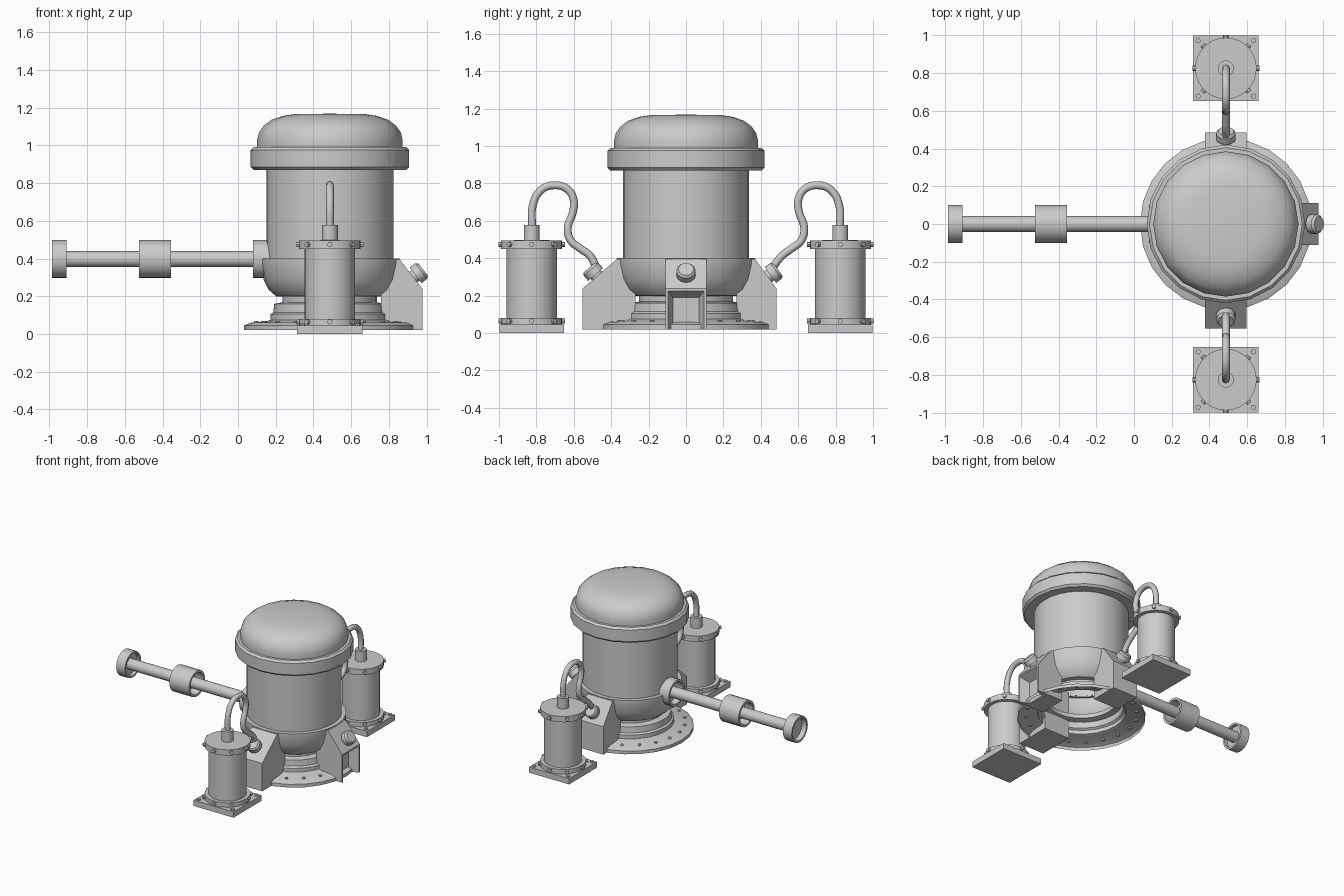
import bpy, bmesh
from math import pi, cos, sin, atan2
from mathutils import Matrix, Vector

if "Cube" in bpy.data.objects:
    bpy.data.objects.remove(bpy.data.objects["Cube"])

CX = 0.487  # vessel and tank axis


def finish(name, bm, smooth=True, angle=0.6):
    me = bpy.data.meshes.new(name)
    bm.to_mesh(me)
    bm.free()
    ob = bpy.data.objects.new(name, me)
    bpy.context.collection.objects.link(ob)
    if smooth:
        bpy.ops.object.select_all(action='DESELECT')
        ob.select_set(True)
        bpy.context.view_layer.objects.active = ob
        bpy.ops.object.shade_smooth_by_angle(angle=angle)
    return ob


def place(pos, direction=(0, 0, 1)):
    """Matrix that moves local z onto a direction at a position."""
    q = Vector(direction).to_track_quat('Z', 'Y')
    return Matrix.Translation(pos) @ q.to_matrix().to_4x4()


def lathe(name, profile, mats, segs=24, angle=0.6):
    """Revolve (radius, height) points, once per matrix, into one object."""
    bm = bmesh.new()
    for m in mats:
        rings = [[bm.verts.new(m @ Vector((r * cos(2 * pi * i / segs), r * sin(2 * pi * i / segs), h)))
                  for i in range(segs)] for r, h in profile]
        for a, b in zip(rings, rings[1:]):
            for i in range(segs):
                j = (i + 1) % segs
                bm.faces.new((a[i], a[j], b[j], b[i]))
    bmesh.ops.remove_doubles(bm, verts=bm.verts, dist=1e-5)
    return finish(name, bm, True, angle)


def rod(r, h0, h1):
    return [(0, h0), (r, h0), (r, h1), (0, h1)]


def tube(r, inner, h0, h1):
    return [(r, h0), (r, h1), (inner, h1), (inner, h0), (r, h0)]


def prism(name, outline, half, m):
    """Extrude an (x, z) outline to both sides in y."""
    bm = bmesh.new()
    f = bm.faces.new([bm.verts.new((x, -half, z)) for x, z in outline])
    r = bmesh.ops.extrude_face_region(bm, geom=[f])
    for v in r['geom']:
        if isinstance(v, bmesh.types.BMVert):
            v.co.y = half
    bmesh.ops.transform(bm, matrix=m, verts=bm.verts)
    bmesh.ops.recalc_face_normals(bm, faces=bm.faces)
    return finish(name, bm, False)


axis = Matrix.Translation((CX, 0, 0))

# Main vessel: stepped foot, neck, bowl and barrel
lathe("stepped_base", [(.455, .02), (.455, .045), (.42, .06), (.335, .068), (.315, .075), (.315, .105),
                       (.30, .115), (.295, .16), (.25, .168), (.25, .20)], [axis], 24, .4)
lathe("bowl", [(.25, .198), (.285, .2), (.325, .235), (.352, .29), (.37, .375), (.37, .40), (.337, .40)],
      [axis], 24)
lathe("barrel", [(.337, .39), (.337, .88)], [axis], 32)
lathe("top_collar", [(.337, .87), (.405, .87), (.42, .885), (.42, .975), (.405, .99), (.385, .99)], [axis], 20, .4)
lathe("dome", [(.385, .99), (.385, 1.03), (.375, 1.07), (.35, 1.105), (.31, 1.135), (.25, 1.156),
               (.19, 1.165), (0, 1.168)], [axis], 20, .9)
lathe("base_bolts", rod(.012, .05, .07),
      [Matrix.Translation((CX + .395 * cos(a), .395 * sin(a), 0))
       for a in [2 * pi * (i + .5) / 20 for i in range(20)]], 8)

# Three buttress blocks with a plug on each sloped face
for name, ang, reach in (("front", -pi / 2, .553), ("right", 0, .492), ("back", pi / 2, .484)):
    m = axis @ Matrix.Rotation(ang, 4, 'Z')
    block = prism(name + "_block", [(.27, .02), (reach, .02), (reach, .238), (.37, .395), (.27, .395)], .11, m)
    normal = Vector((.157, 0, reach - .37)).normalized()
    mid = Vector(((reach + .37) / 2, 0, .3165)) + Vector((.012, 0, -.015))
    d = m.to_3x3() @ normal
    lathe(name + "_plug", [(.035, -.03), (.035, .015), (.052, .015), (.052, .052), (.042, .065), (0, .065)],
          [place(m @ mid, d)], 12)
    if name == "right":
        # Tapered channel cut into the outer face
        bm = bmesh.new()
        vs = [bm.verts.new((x, s * w, z)) for x, w, top in ((.50, .10, .23), (.42, .07, .19))
              for s, z in ((-1, -.05), (1, -.05), (1, top), (-1, top))]
        bm.faces.new(vs[:4])
        bm.faces.new(vs[4:][::-1])
        for i in range(4):
            j = (i + 1) % 4
            bm.faces.new((vs[i], vs[i + 4], vs[j + 4], vs[j]))
        bmesh.ops.transform(bm, matrix=m, verts=bm.verts)
        bmesh.ops.recalc_face_normals(bm, faces=bm.faces)
        cutter = finish("channel_cutter", bm, False)
        mod = block.modifiers.new("channel", 'BOOLEAN')
        mod.operation, mod.solver, mod.object = 'DIFFERENCE', 'EXACT', cutter
        bpy.context.view_layer.objects.active = block
        block.select_set(True)
        bpy.ops.object.modifier_apply(modifier="channel")
        bpy.data.objects.remove(cutter)

# Side tanks, front and back, with bolts and a hose to the vessel
hose = [(.51, .41), (.565, .452), (.618, .497), (.632, .565), (.605, .645), (.6, .71), (.635, .77),
        (.704, .79), (.775, .765), (.82, .68), (.822, .56)]
for name, s, y0 in (("front", -1, .475), ("back", 1, .45)):
    t = Matrix.Translation((CX, s * .825, 0))
    prism(name + "_tank_plate", [(-.173, 0), (.173, 0), (.173, .045), (-.173, .045)], .173, t)
    lathe(name + "_tank", [(.163, .045), (.163, .08), (.134, .08), (.134, .45), (.163, .45), (.163, .495),
                           (.042, .497), (.042, .578), (0, .578)], [t], 28)
    ring = [2 * pi * i / 8 for i in range(8)]
    lathe(name + "_tank_bolts", rod(.014, .15, .177),
          [t @ place((0, 0, z), (cos(a), sin(a), 0)) for z in (.064, .474) for a in ring], 8)
    lathe(name + "_plate_bolts", rod(.014, .04, .055),
          [t @ Matrix.Translation((.147 * i, .147 * j, 0)) for i in (-1, 1) for j in (-1, 1)], 8)
    cu = bpy.data.curves.new(name + "_hose", 'CURVE')
    cu.dimensions, cu.bevel_depth, cu.bevel_resolution = '3D', .021, 2
    cu.resolution_u, cu.use_fill_caps = 4, True
    sp = cu.splines.new('BEZIER')
    pts = [(y0, .33)] + hose
    sp.bezier_points.add(len(pts) - 1)
    for p, (y, z) in zip(sp.bezier_points, pts):
        p.co = (CX, s * y, z)
        p.handle_left_type = p.handle_right_type = 'AUTO'
    bpy.context.collection.objects.link(bpy.data.objects.new(name + "_hose", cu))

# Feed pipe on the left, with hollow couplings
feed = place((0, 0, .397), (1, 0, 0))
lathe("feed_pipe", rod(.042, -.94, .2), [feed], 20)
lathe("pipe_end_cup", [(.1, -.985), (.1, -.91), (.085, -.91), (.085, -.935), (0, -.935), (0, -.945),
                       (.085, -.945), (.085, -.985), (.1, -.985)], [feed], 24)
lathe("pipe_coupling", tube(.1, .083, -.525, -.355), [feed], 24)
lathe("coupling_web", rod(.09, -.45, -.43), [feed], 24)
lathe("vessel_socket", tube(.1, .083, .08, .2), [feed], 24)
